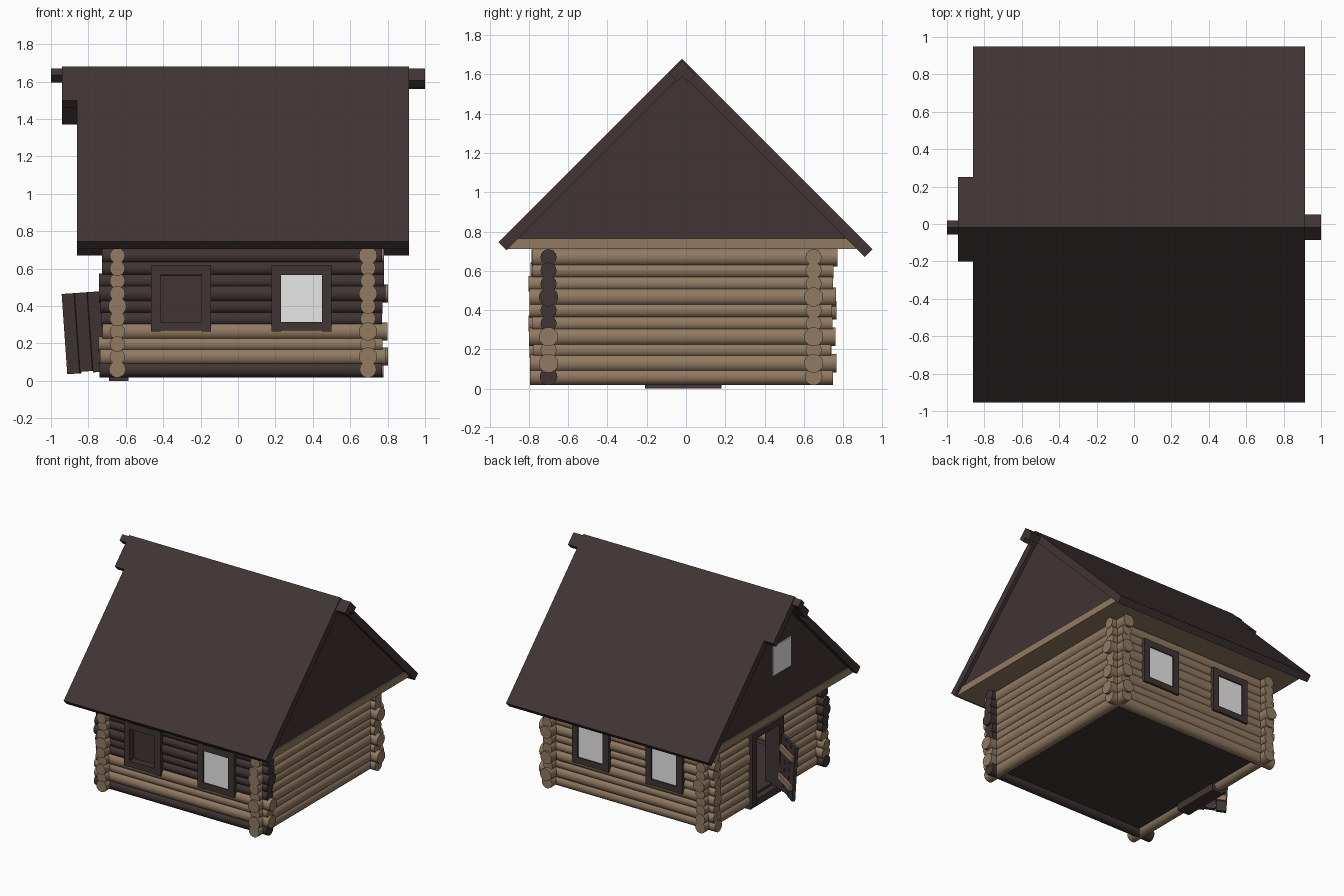
import bpy, math, random
from mathutils import Matrix, Vector

if "Cube" in bpy.data.objects:
    bpy.data.objects.remove(bpy.data.objects["Cube"])

random.seed(4)


def material(name, color):
    m = bpy.data.materials.new(name)
    m.diffuse_color = (*color, 1)
    m.use_nodes = True
    m.node_tree.nodes["Principled BSDF"].inputs["Base Color"].default_value = m.diffuse_color
    return m


DARK = material("dark_brown_wood", (0.053, 0.035, 0.035))
LIGHT = material("light_log_wood", (0.285, 0.195, 0.122))
PANE = material("pale_grey_glass", (0.8, 0.8, 0.8))


def mesh(name, verts, faces, mat, matrix=Matrix()):
    me = bpy.data.meshes.new(name)
    me.from_pydata([matrix @ Vector(v) for v in verts], [], faces)
    me.materials.append(mat)
    ob = bpy.data.objects.new(name, me)
    bpy.context.collection.objects.link(ob)
    return ob


def box(name, x, y, z, mat, matrix=Matrix()):
    v = [(a, b, c) for a in x for b in y for c in z]
    f = [(0, 1, 3, 2), (4, 6, 7, 5), (0, 4, 5, 1), (2, 3, 7, 6), (0, 2, 6, 4), (1, 5, 7, 3)]
    return mesh(name, v, f, mat, matrix)


def prism(name, profile, x0, x1, mat):
    """Extrude a counter-clockwise (y, z) profile along x."""
    n = len(profile)
    v = [(x, y, z) for x in (x0, x1) for y, z in profile]
    f = [tuple(reversed(range(n))), tuple(range(n, 2 * n))]
    f += [(i, (i + 1) % n, n + (i + 1) % n, n + i) for i in range(n)]
    return mesh(name, v, f, mat)


def log(name, axis, a, b, across, z, r, mat, n=14):
    """Round log along x or y, from a to b."""
    v = []
    for p in (a, b):
        for i in range(n):
            t = 2 * math.pi * i / n
            q, h = across + r * math.cos(t), z + r * math.sin(t)
            v.append((p, q, h) if axis == "x" else (q, p, h))
    f = [tuple(reversed(range(n))), tuple(range(n, 2 * n))]
    f += [(i, (i + 1) % n, n + (i + 1) % n, n + i) for i in range(n)]
    if axis == "y":
        f = [tuple(reversed(q)) for q in f]
    ob = mesh(name, v, f, mat)
    for p in ob.data.polygons:
        p.use_smooth = len(p.vertices) == 4
    ob.data.set_sharp_from_angle(angle=math.radians(40))


# Log walls: name, axis, position across, end range, openings, rows of thick logs
X0, X1, Y0, Y1 = -0.645, 0.695, -0.70, 0.65
WIN = [(-0.43, -0.18, 0.30, 0.58), (0.21, 0.47, 0.30, 0.58)]
DOOR = [(-0.17, 0.14, 0.0, 0.57)]
walls = [("front", "x", Y0, -0.735, 0.775, WIN, (1, 3, 6)),
         ("back", "x", Y1, -0.735, 0.775, WIN, (1, 3, 6)),
         ("left", "y", X0, -0.79, 0.745, DOOR, (5,)),
         ("right", "y", X1, -0.79, 0.745, [], (1, 3, 6, 9))]
for wall, axis, across, a, b, gaps, thick in walls:
    for i in range(10):
        r = 0.049 if i in thick else 0.041
        r += 0.004 if i == 0 else 0
        z = 0.062 + 0.0675 * i
        mat = DARK if wall == "front" and i not in (1, 2, 3) else LIGHT
        start = a + random.uniform(-0.012, 0.012)
        end = b + random.uniform(-0.008, 0.008) + (0.02 if i in thick else 0)
        for g0, g1, z0, z1 in gaps:
            if z0 < z < z1:
                log(f"{wall}_log", axis, start, g0, across, z, r, mat)
                start = g1
        log(f"{wall}_log", axis, start, end, across, z, r, mat)

# Windows in the front and back walls; panes sit near the outside
for side, yc, out in (("front", Y0, -1), ("back", Y1, 1)):
    y = (yc - 0.065, yc + 0.065)
    for k, xc in enumerate((-0.305, 0.34)):
        for s in (-1, 1):
            box("window_jamb", sorted((xc + s * 0.11, xc + s * 0.16)), y, (0.265, 0.62), DARK)
        box("window_sill", (xc - 0.11, xc + 0.11), y, (0.268, 0.315), DARK)
        box("window_head", (xc - 0.11, xc + 0.11), y, (0.567, 0.617), DARK)
        blind = side == "front" and k == 0
        yp = yc if blind else yc + out * 0.045
        box("window_pane", (xc - 0.11, xc + 0.11), (yp - 0.01, yp + 0.01), (0.315, 0.567),
            DARK if blind else PANE)

# Floor and attic floor
box("floor", (X0, X1), (Y0, Y1), (0.055, 0.075), DARK)
box("attic_floor", (-0.83, 0.895), (-0.91, 0.865), (0.71, 0.765), LIGHT)

# Door frame on the left wall
fx = (X0 - 0.065, X0 + 0.06)
box("door_jamb", fx, (-0.21, -0.155), (0.02, 0.6), DARK)
box("door_jamb", fx, (0.125, 0.18), (0.02, 0.6), DARK)
box("door_head", fx, (-0.155, 0.125), (0.55, 0.6), DARK)
box("door_sill", (-0.69, -0.585), (-0.21, 0.18), (0.0, 0.055), DARK)

# Open, sagging plank door
M = (Matrix.Translation((-0.703, -0.17, 0.05)) @ Matrix.Rotation(math.radians(-4), 4, "Y")
     @ Matrix.Rotation(math.radians(150), 4, "Z"))
for k in range(3):
    u = 0.08 * k
    box("door_plank", (u, u + 0.076), (-0.012, 0.012), (0.008 * (k % 2), 0.43), DARK, M)
for h in (0.08, 0.31):
    box("door_batten", (0.01, 0.226), (-0.03, -0.012), (h, h + 0.045), LIGHT, M)

# Roof: chevron profiles with 45 degree slopes
RY, RZ = -0.02, 1.68


def chevron(name, x0, x1, ya, yb, t, drop=0.0):
    top = RZ - drop
    za, zb = top - (RY - ya), top - (yb - RY)
    h = t / 2
    prism(name, [(ya, za), (ya + h, za - h), (RY, top - t), (yb - h, zb - h), (yb, zb), (RY, top)],
          x0, x1, DARK)


chevron("roof", -0.86, 0.913, -0.955, 0.95, 0.08)
chevron("roof_left_cap", -0.94, -0.86, -0.20, 0.25, 0.08)
chevron("ridge_end_left", -1.0, -0.94, -0.055, 0.02, 0.07, 0.01)
chevron("ridge_end_right", 0.913, 1.0, -0.085, 0.05, 0.08, 0.01)

# Gable walls and attic window
gable = [(RY - 0.855, 0.76), (RY + 0.855, 0.76), (RY, 1.615)]
prism("gable_right", gable, 0.85, 0.885, DARK)
prism("gable_left", gable, -0.82, -0.79, DARK)
box("attic_window_pane", (-0.828, -0.82), (-0.14, 0.09), (1.06, 1.29), PANE)
